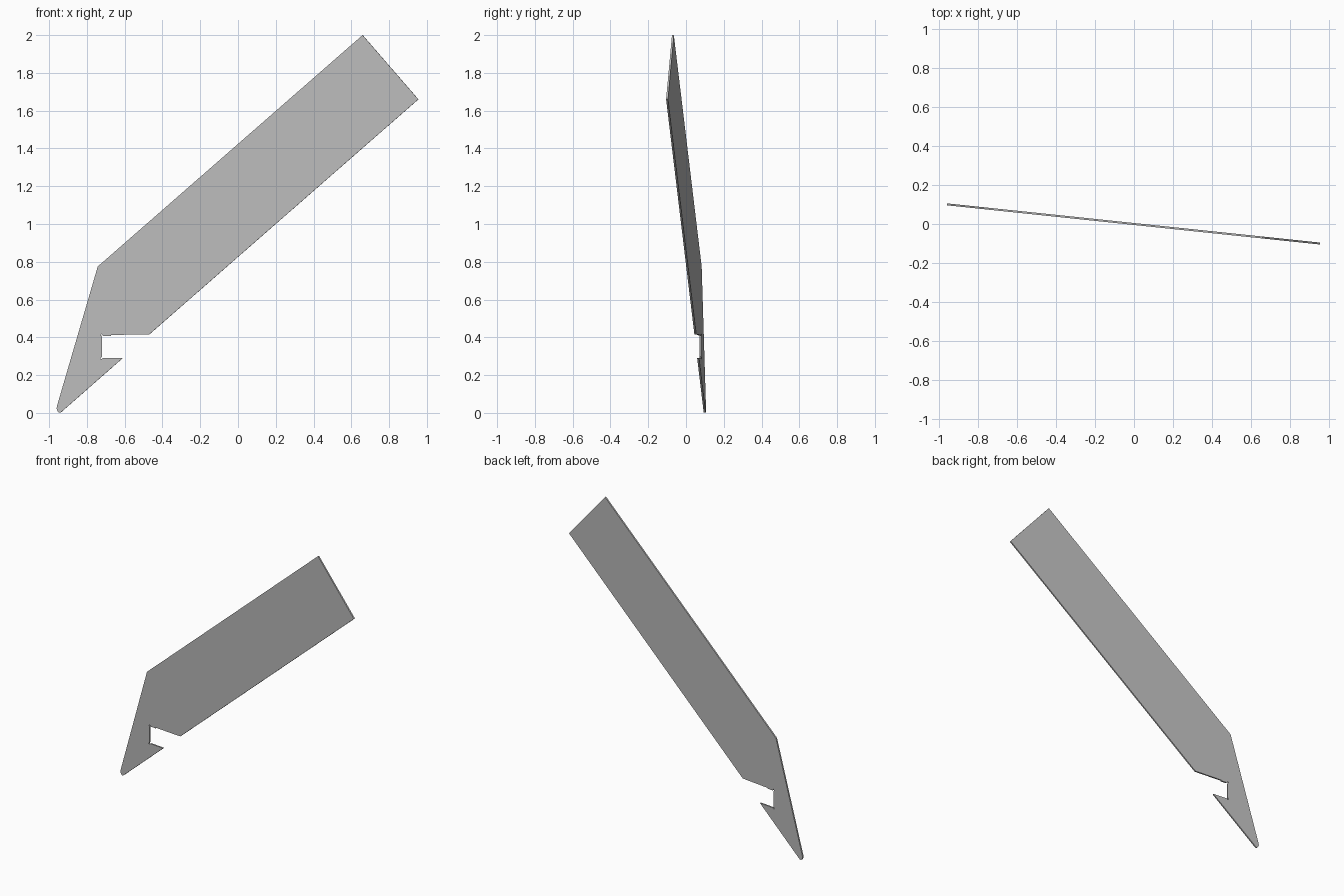
import bpy
import bmesh
import math

cube = bpy.data.objects.get("Cube")
if cube:
    bpy.data.objects.remove(cube, do_unlink=True)

THICKNESS = 0.01
TILT = math.radians(-6)

# Flat grey for the whole plate
grey = bpy.data.materials.new("plain grey")
grey.use_nodes = True
colour = (0.5, 0.5, 0.5, 1)
grey.diffuse_color = colour
grey.node_tree.nodes["Principled BSDF"].inputs["Base Color"].default_value = colour

# Outline in x, z: square end, straight blade, hooked notch, rounded tip
outline = [
    (0.66, 2.0), (-0.742, 0.775),
    (-0.958, 0.036), (-0.96, 0.022), (-0.955, 0.009), (-0.946, 0.001), (-0.937, 0.003),
    (-0.61, 0.29), (-0.715, 0.29),
    (-0.722, 0.284), (-0.729, 0.287), (-0.72, 0.298),
    (-0.72, 0.402), (-0.726, 0.412), (-0.72, 0.419), (-0.714, 0.408),
    (-0.672, 0.408), (-0.672, 0.413), (-0.47, 0.415), (0.955, 1.66),
]

# Extrude the outline into a thin plate turned slightly about the vertical
bm = bmesh.new()
stretch = 1 / math.cos(TILT)
face = bm.faces.new([bm.verts.new((x * stretch, -THICKNESS / 2, z)) for x, z in outline])
extruded = bmesh.ops.extrude_face_region(bm, geom=[face])
new_verts = [g for g in extruded["geom"] if isinstance(g, bmesh.types.BMVert)]
bmesh.ops.translate(bm, verts=new_verts, vec=(0, THICKNESS, 0))
bmesh.ops.recalc_face_normals(bm, faces=bm.faces)

mesh = bpy.data.meshes.new("hooked_plate")
bm.to_mesh(mesh)
bm.free()
mesh.materials.append(grey)
plate = bpy.data.objects.new("hooked_plate", mesh)
plate.rotation_euler.z = TILT
bpy.context.collection.objects.link(plate)
